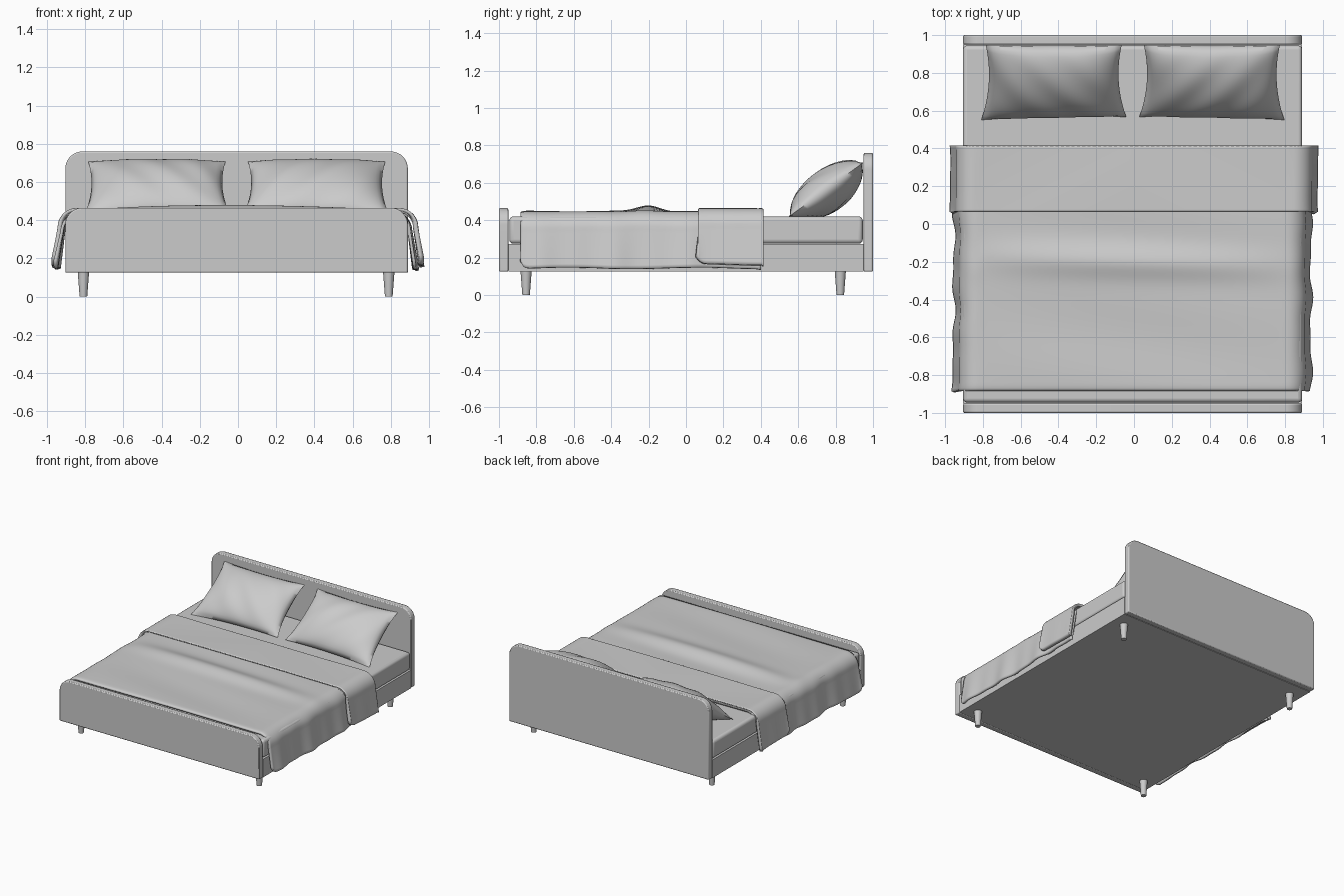
import bpy, bmesh
from math import sin, cos, pi, exp, sqrt, radians
from mathutils import Matrix, Vector

if "Cube" in bpy.data.objects:
    bpy.data.objects.remove(bpy.data.objects["Cube"])

grey = bpy.data.materials.new("plain_grey")
grey.use_nodes = True
colour = (0.6, 0.6, 0.6, 1)
grey.diffuse_color = colour
grey.node_tree.nodes["Principled BSDF"].inputs["Base Color"].default_value = colour

X0, X1 = -0.905, 0.89          # bed frame sides
MID = (X0 + X1) / 2


def finish(name, bm, angle=35):
    mesh = bpy.data.meshes.new(name)
    bm.to_mesh(mesh)
    bm.free()
    mesh.materials.append(grey)
    ob = bpy.data.objects.new(name, mesh)
    bpy.context.collection.objects.link(ob)
    bpy.ops.object.select_all(action='DESELECT')
    ob.select_set(True)
    bpy.context.view_layer.objects.active = ob
    bpy.ops.object.shade_smooth_by_angle(angle=radians(angle))
    return ob


def bevel(ob, width, segments=3):
    mod = ob.modifiers.new("Bevel", 'BEVEL')
    mod.width, mod.segments = width, segments
    mod.limit_method, mod.angle_limit = 'ANGLE', radians(40)


def box(name, y0, y1, z0, z1):
    bm = bmesh.new()
    bmesh.ops.create_cube(bm, size=1)
    bmesh.ops.scale(bm, vec=(X1 - X0, y1 - y0, z1 - z0), verts=bm.verts)
    bmesh.ops.translate(bm, vec=(MID, (y0 + y1) / 2, (z0 + z1) / 2), verts=bm.verts)
    return finish(name, bm)


def board(name, y0, y1, top, r=0.09):
    """Upright panel with rounded top corners."""
    outline = [(X0, 0.125), (X1, 0.125)]
    for cx, start in ((X1 - r, 0), (X0 + r, pi / 2)):
        for i in range(11):
            a = start + pi / 2 * i / 10
            outline.append((cx + r * cos(a), top - r + r * sin(a)))
    bm = bmesh.new()
    face = bm.faces.new([bm.verts.new((x, y0, z)) for x, z in outline])
    new = bmesh.ops.extrude_face_region(bm, geom=[face])["geom"]
    bmesh.ops.translate(bm, vec=(0, y1 - y0, 0),
                        verts=[v for v in new if isinstance(v, bmesh.types.BMVert)])
    bmesh.ops.recalc_face_normals(bm, faces=bm.faces)
    bevel(finish(name, bm), 0.007, 2)


def add_grid(bm, nu, nv, func, flip=False):
    """Sheet of quads from func(u, v), with u and v from -1 to 1."""
    rows = [[bm.verts.new(func(2 * i / nu - 1, 2 * j / nv - 1)) for i in range(nu + 1)]
            for j in range(nv + 1)]
    for j in range(nv):
        for i in range(nu):
            quad = [rows[j][i], rows[j][i + 1], rows[j + 1][i + 1], rows[j + 1][i]]
            bm.faces.new(quad[::-1] if flip else quad)


# Frame and mattress
board("headboard", 0.95, 1.0, 0.76)
board("footboard", -1.0, -0.95, 0.465)
box("bed_base", -0.95, 0.95, 0.125, 0.272)
bevel(box("mattress", -0.945, 0.945, 0.275, 0.42), 0.022, 4)

# Tapered legs
for side, x in (("right", -0.81), ("left", 0.79)):
    for end, y in (("front", -0.855), ("back", 0.825)):
        bm = bmesh.new()
        bmesh.ops.create_cone(bm, cap_ends=True, segments=24, radius1=0.02, radius2=0.03,
                              depth=0.13, matrix=Matrix.Translation((x, y, 0.065)))
        finish(f"{end}_{side}_leg", bm)


# Draped bedding
def top_height(x, y):
    across = max(0, 1 - (x / 0.9) ** 2)
    ridge = 0.034 * exp(-((y + 0.2 + 0.03 * x) / 0.085) ** 2) * across
    ripple = 0.004 * sin(13 * y + 2 * x) * across
    return 0.447 + ridge + ripple


def drape(name, y0, y1, reach, hem, wave, lift, thickness, round_back):
    bend, r = 0.1, 0.045

    def point(u, v):
        y = (y0 + y1) / 2 + v * (y1 - y0) / 2
        side = 0 if u < 0 else 1
        sign = 1 if side else -1
        edge = reach[side]
        flat = edge - 0.03 - bend
        # hem corners are rounded
        d = max(0, r - (y - y0), (r - (y1 - y)) if round_back else 0)
        low = hem[side] + 0.004 * sin(9 * y + side) + r - sqrt(max(0, r * r - d * d))
        t = abs(u)
        top = (0.447 + lift) if lift else top_height(0, y)
        if t < 0.6:
            x = flat * t / 0.6
            z = (0.447 + lift + 0.002 * sin(4 * x + 8 * y)) if lift else top_height(sign * x, y)
        else:
            top = (0.447 + lift) if lift else top_height(flat, y)
            if t < 0.78:
                a = (t - 0.6) / 0.18 * pi / 2
                x, z = flat + bend * sin(a), top - bend * (1 - cos(a))
            else:
                k = (t - 0.78) / 0.22
                x = flat + bend + 0.03 * k
                z = top - bend + (low - top + bend) * k
            k = (t - 0.6) / 0.4
            x += wave * k * (sin(17 * y + 2 * side) + 0.6 * sin(31 * y + side))
            if side == 0 and not lift:
                x += 0.02 * k * exp(-((y + 0.88) / 0.1) ** 2)
        # soft turn-down at the sheet ends
        z -= 0.006 * (max(0, abs(v) - 0.95) / 0.05) ** 2
        return Vector((sign * x, y, z))

    bm = bmesh.new()
    add_grid(bm, 100, 80, point)
    ob = finish(name, bm, 60)
    solid = ob.modifiers.new("Thickness", 'SOLIDIFY')
    solid.thickness, solid.offset = thickness, -1


drape("blanket", -0.885, 0.40, (0.955, 0.938), (0.15, 0.145), 0.007, 0, 0.016, False)
drape("folded_blanket_edge", 0.065, 0.415, (0.974, 0.974), (0.16, 0.165), 0.002, 0.017, 0.026, False)


# Leaning pillows, pinched at the corners
def pillow(name, cx, mirror):
    tilt = Matrix.Translation((cx, 0.753, 0.567)) @ Matrix.Rotation(radians(36), 4, 'X')

    def surface(sign):
        def point(u, v):
            puff = ((1 - u ** 4) * (1 - v * v)) ** 0.6 * (1 - 0.25 * u * u)
            x = u * (0.372 - 0.012 * v - 0.028 * (1 - v * v))
            y = v * (0.24 - 0.012 * (1 - u * u)) + 0.005 * mirror * u * (1 - v)
            lean = 0.02 * (v * v - 1) * (1 - u * u)
            wrinkle = 0.004 * sin(9 * u + 5 * v * mirror) * puff
            z = sign * 0.112 * puff + lean * 0.5 + wrinkle
            return tilt @ Vector((x, y, z))
        return point

    bm = bmesh.new()
    add_grid(bm, 40, 28, surface(1))
    add_grid(bm, 40, 28, surface(-1), flip=True)
    bmesh.ops.remove_doubles(bm, verts=bm.verts, dist=0.0005)
    # keep the cushion clear of the headboard and resting on the mattress
    for v in bm.verts:
        v.co.y = min(v.co.y, 0.949)
        v.co.z = max(v.co.z, 0.421)
    finish(name, bm, 70)


pillow("right_pillow", -0.425, 1)
pillow("left_pillow", 0.412, -1)
